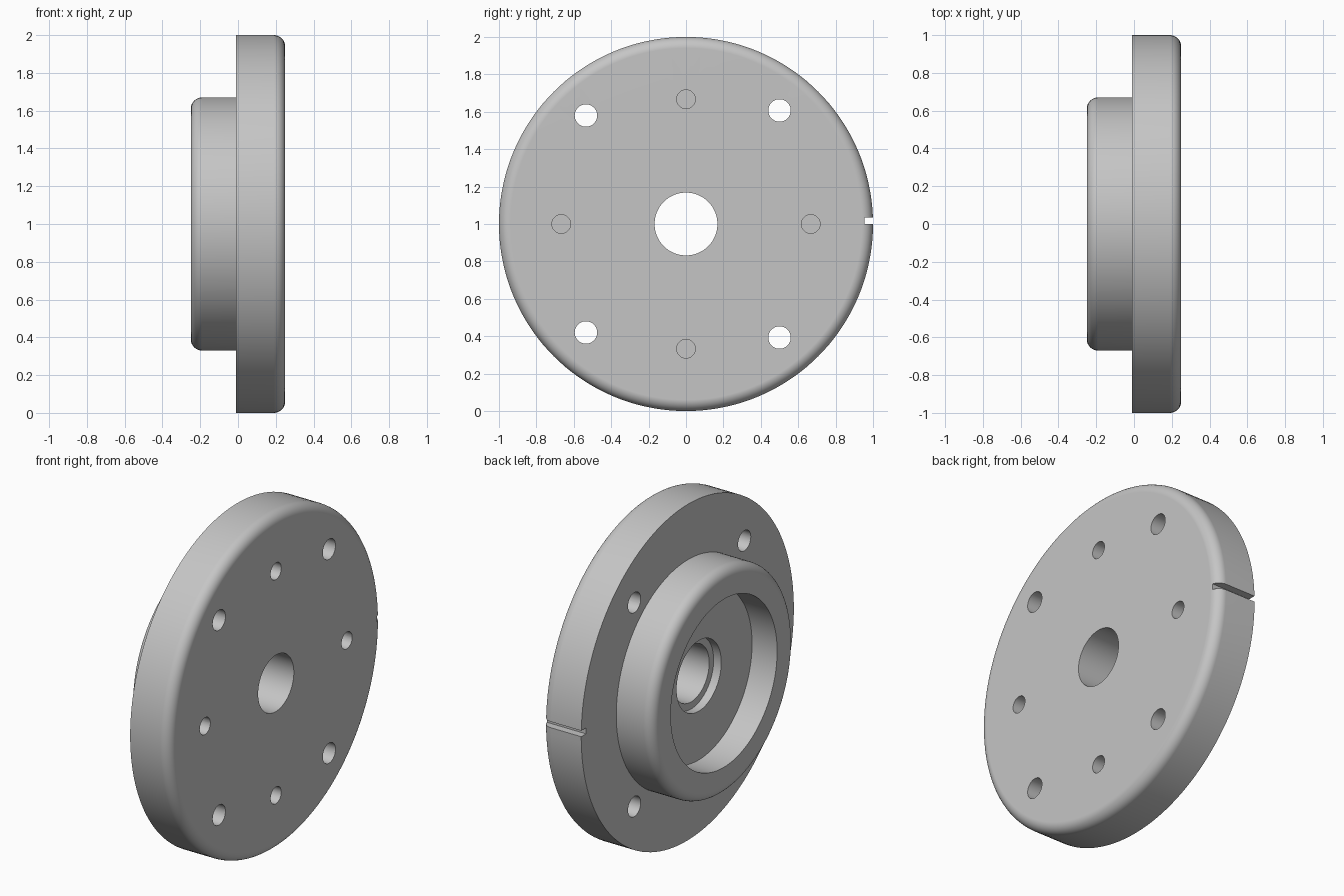
import bpy
import bmesh
from math import sin, cos, pi, tau
from mathutils import Vector, Matrix

cube = bpy.data.objects.get("Cube")
if cube:
    bpy.data.objects.remove(cube, do_unlink=True)

CENTRE = Vector((0, 0, 1))

# Material
steel = bpy.data.materials.new("plain grey")
steel.use_nodes = True
GREY = (0.56, 0.56, 0.56, 1)
steel.diffuse_color = GREY
steel.node_tree.nodes["Principled BSDF"].inputs["Base Color"].default_value = GREY


def add_object(name, bm):
    bmesh.ops.recalc_face_normals(bm, faces=bm.faces)
    mesh = bpy.data.meshes.new(name)
    bm.to_mesh(mesh)
    bm.free()
    mesh.materials.append(steel)
    obj = bpy.data.objects.new(name, mesh)
    bpy.context.collection.objects.link(obj)
    return obj


def fillet(x, r, radius, start, steps=8):
    """Quarter arc about (x, r), from angle start turning clockwise."""
    angles = [start - pi / 2 * i / steps for i in range(steps + 1)]
    return [(x + radius * cos(a), r + radius * sin(a)) for a in angles]


# Flange and hub: one turned section of (x, radius), spun about the x axis
section = [(0.25, 0.168), (-0.035, 0.168), (-0.035, 0.21), (-0.085, 0.21),
           (-0.085, 0.5), (-0.25, 0.5)]
section += fillet(-0.19, 0.61, 0.06, pi)
section += [(-0.01, 0.67), (-0.01, 1.0)]
section += fillet(0.19, 0.94, 0.06, pi / 2)

bm = bmesh.new()
ring = [bm.verts.new((x, 0, 1 + r)) for x, r in section]
edges = [bm.edges.new((a, b)) for a, b in zip(ring, ring[1:] + ring[:1])]
bmesh.ops.spin(bm, geom=ring + edges, cent=CENTRE, axis=(1, 0, 0),
               angle=tau, steps=144, use_duplicate=False)
bmesh.ops.remove_doubles(bm, verts=bm.verts, dist=0.0001)
flange = add_object("hub_flange", bm)

# Cutters: bolt holes, blind pin holes and the edge notch
bm = bmesh.new()


def drill(y, z, radius, x0, x1):
    place = Matrix.Translation(((x0 + x1) / 2, y, 1 + z)) @ Matrix.Rotation(pi / 2, 4, 'Y')
    bmesh.ops.create_cone(bm, cap_ends=True, segments=40, radius1=radius,
                          radius2=radius, depth=x1 - x0, matrix=place)


for side in (-1, 1):
    drill(-0.535, side * 0.58, 0.06, -0.2, 0.4)
    drill(0.5, side * 0.607, 0.06, -0.2, 0.4)
    drill(0, side * 0.667, 0.05, 0.08, 0.4)
    drill(side * 0.667, 0, 0.05, 0.08, 0.4)
notch = Matrix.Translation((0.1, 1.005, 1.017)) @ Matrix.Diagonal((0.6, 0.1, 0.035, 1))
bmesh.ops.create_cube(bm, size=1, matrix=notch)
cutter = add_object("hole_cutter", bm)
cutter.hide_render = True

# Cut, then shade smooth with flat faces kept true
bpy.ops.object.select_all(action='DESELECT')
bpy.context.view_layer.objects.active = flange
flange.select_set(True)
cut = flange.modifiers.new("holes", 'BOOLEAN')
cut.operation = 'DIFFERENCE'
cut.solver = 'EXACT'
cut.object = cutter
bpy.ops.object.modifier_apply(modifier=cut.name)
bpy.data.objects.remove(cutter, do_unlink=True)

bpy.ops.object.shade_smooth_by_angle(angle=pi / 6)
normals = flange.modifiers.new("face_normals", 'WEIGHTED_NORMAL')
normals.keep_sharp = True
